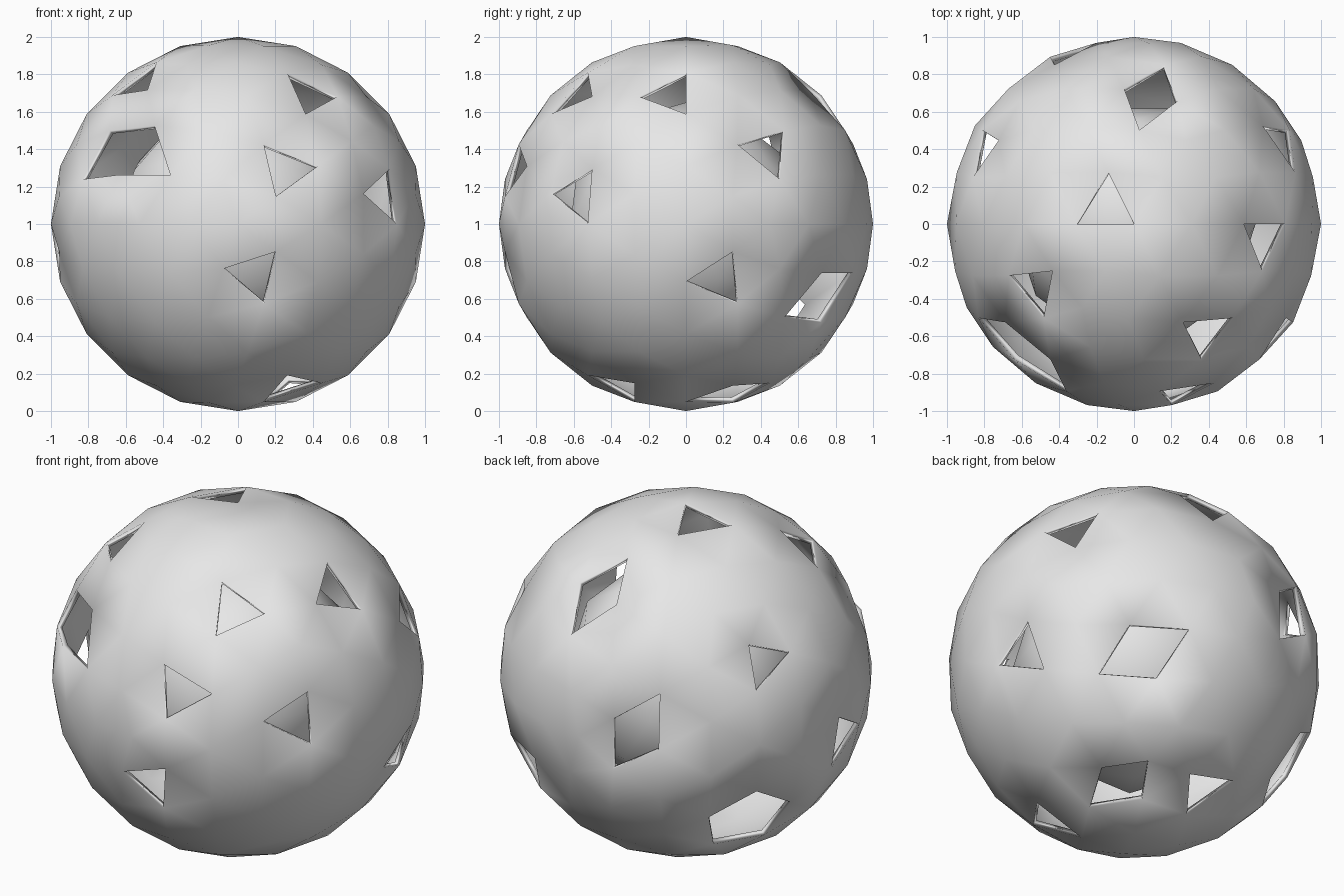
import bpy, bmesh, math
from mathutils import Matrix, Vector

if "Cube" in bpy.data.objects:
    bpy.data.objects.remove(bpy.data.objects["Cube"])

grey = bpy.data.materials.new("light_grey")
grey.diffuse_color = (0.8, 0.8, 0.8, 1)
grey.use_nodes = True
grey.node_tree.nodes["Principled BSDF"].inputs["Base Color"].default_value = grey.diffuse_color


def ball(name, subdivisions, radius, turn):
    """Smooth icosphere resting around (0, 0, 1); holes are cut before lifting."""
    bpy.ops.mesh.primitive_ico_sphere_add(subdivisions=subdivisions, radius=radius)
    ob = bpy.context.object
    ob.name = ob.data.name = name
    ob.data.transform(turn)
    ob.data.materials.append(grey)
    bpy.ops.object.shade_smooth()
    ob.location.z = 1
    return ob


# Directions of the missing triangular panels, seen from the ball's centre
HOLES = [
    (.25, -.92, .29), (.08, -.96, -.27),                            # front
    (-.70, -.64, .33), (-.57, -.70, .43), (-.47, -.81, .35),        # wide front-left gap
    (-.53, -.34, .76), (.38, -.58, .69), (.77, -.58, .16),          # upper front
    (.28, -.36, -.87), (.69, -.08, .69), (.78, .44, .39),           # right
    (.94, .17, -.29), (.62, .66, -.42), (.53, .77, -.34),
    (.29, .36, -.885), (.30, .19, -.93), (-.13, .44, -.885),        # underside
    (-.36, .92, .15), (-.28, .96, 0),                               # back
    (.07, .63, .77), (.11, .74, .66), (-.15, .09, .98),             # top
    (-.79, .41, .45), (-.97, -.09, -.16),                           # left
]
# Corner whose five surrounding panels are all missing
PENTAGON_HOLE = Vector((-.72, .45, -.53))

# Outer shell with its openings
shell = ball("perforated_shell", 3, 1.0, Matrix.Rotation(-math.pi / 2, 4, 'X'))
bm = bmesh.new()
bm.from_mesh(shell.data)
gone = {max(bm.faces, key=lambda f: f.calc_center_median().normalized().dot(Vector(h).normalized()))
        for h in HOLES}
gone |= set(max(bm.verts, key=lambda v: v.co.dot(PENTAGON_HOLE)).link_faces)
bmesh.ops.delete(bm, geom=list(gone), context='FACES')
bm.to_mesh(shell.data)
bm.free()

# Thin wall, grown inwards
wall = shell.modifiers.new("wall", 'SOLIDIFY')
wall.thickness = 0.03
wall.offset = -1

# Inner ball seen through the openings
ball("inner_core", 2, 0.65, Matrix.Rotation(-math.pi / 2, 4, 'Z'))
